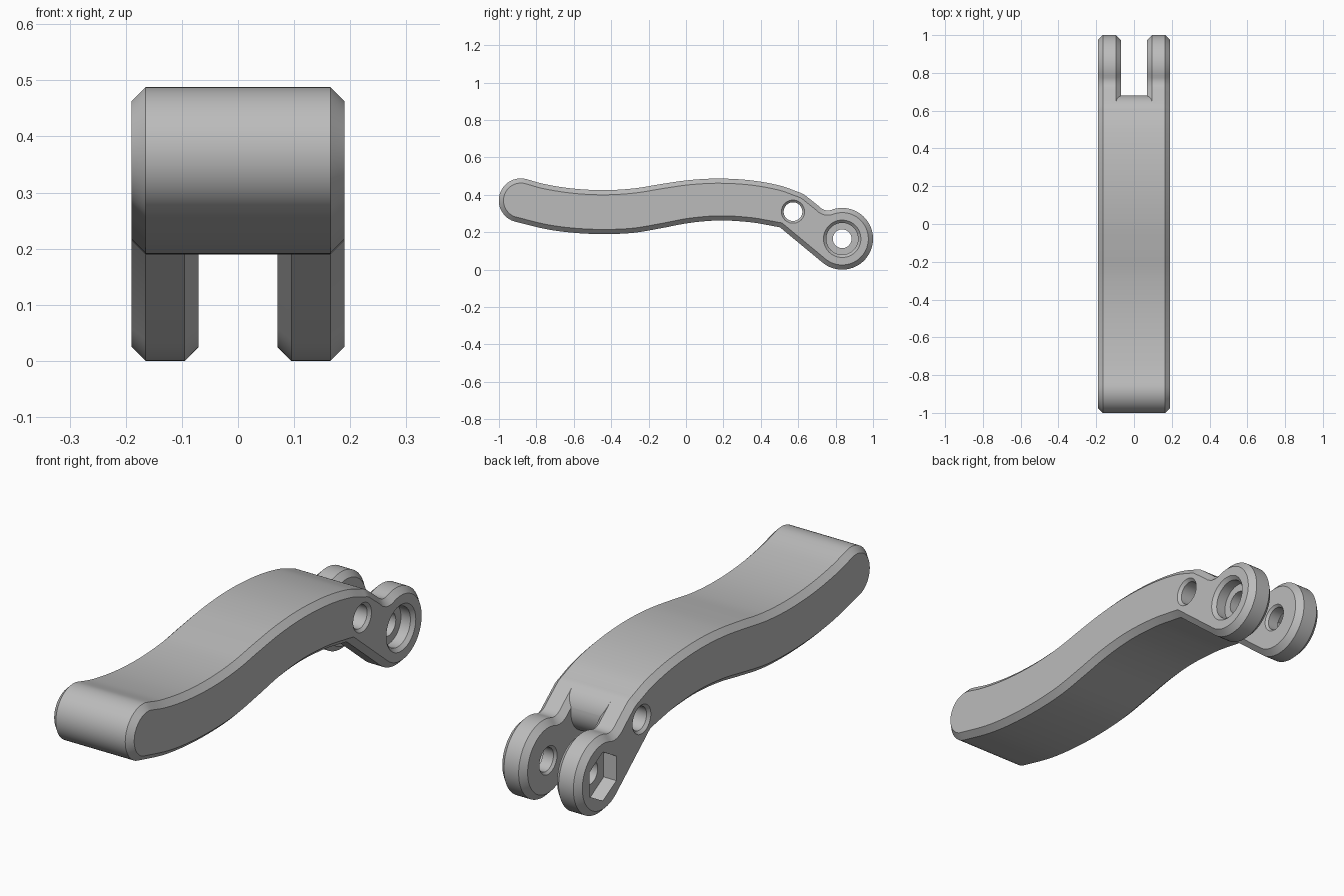
import bpy, bmesh
from math import cos, sin, pi, radians
from mathutils import Vector

cube = bpy.data.objects.get("Cube")
if cube:
    bpy.data.objects.remove(cube)

metal = bpy.data.materials.new("satin grey")
metal.use_nodes = True
GREY = (0.5, 0.5, 0.5, 1)
metal.diffuse_color = GREY
metal.node_tree.nodes["Principled BSDF"].inputs["Base Color"].default_value = GREY

HALF, SLOT, CHAMFER = 0.19, 0.07, 0.025
PIN, PIN_R = Vector((0.572, 0.31)), 0.109       # boss around the small hole
EYE, EYE_R = Vector((0.835, 0.165)), 0.165      # pivot eye at the back


def arc(centre, r, a, b, n):
    return [centre + r * Vector((cos(t), sin(t)))
            for t in (radians(a + (b - a) * i / n) for i in range(n + 1))]


def spline(points, n=6):
    p = [Vector(q) for q in points]
    p = [2 * p[0] - p[1]] + p + [2 * p[-1] - p[-2]]
    out = []
    for a, b, c, d in zip(p, p[1:], p[2:], p[3:]):
        for i in range(n):
            t = i / n
            out.append(0.5 * (2 * b + (c - a) * t + (2 * a - 5 * b + 4 * c - d) * t ** 2
                              + (3 * b - a - 3 * c + d) * t ** 3))
    return out + [p[-2]]


def inset(points, d):
    out = []
    for i, p in enumerate(points):
        e1 = (p - points[i - 1]).normalized()
        e2 = (points[(i + 1) % len(points)] - p).normalized()
        n1, n2 = Vector((e1.y, -e1.x)), Vector((e2.y, -e2.x))
        out.append(p - (n1 + n2) * d / (1 + n1.dot(n2)))
    return out


def loft(name, rings):
    """Join (x, outline) rings into a closed solid."""
    bm = bmesh.new()
    loops = [[bm.verts.new((x, p.x, p.y)) for p in pts] for x, pts in rings]
    n = len(loops[0])
    for a, b in zip(loops, loops[1:]):
        for i in range(n):
            j = (i + 1) % n
            bm.faces.new((a[i], a[j], b[j], b[i]))
    bm.faces.new(loops[0])
    bm.faces.new(loops[-1])
    bmesh.ops.recalc_face_normals(bm, faces=bm.faces)
    mesh = bpy.data.meshes.new(name)
    bm.to_mesh(mesh)
    bm.free()
    mesh.materials.append(metal)
    ob = bpy.data.objects.new(name, mesh)
    bpy.context.collection.objects.link(ob)
    return ob


def bore(name, centre, steps, sides=48):
    """Turned cutter along x from (x, radius) steps."""
    return loft(name, [(x, arc(centre, r, 90, 450 - 360 / sides, sides - 1)) for x, r in steps])


# Side outline of the wavy handle
under = spline([(-0.915, 0.257), (-0.75, 0.217), (-0.6, 0.197), (-0.44, 0.19), (-0.28, 0.197),
                (-0.13, 0.222), (0.02, 0.25), (0.18, 0.263), (0.34, 0.254), (0.45, 0.236)])
upper = spline([(0.604, 0.414), (0.5, 0.45), (0.35, 0.477), (0.18, 0.487), (0.02, 0.479),
                (-0.13, 0.458), (-0.28, 0.434), (-0.44, 0.425), (-0.6, 0.433),
                (-0.75, 0.456), (-0.85, 0.483)])
tip = arc(Vector((-0.883, 0.37)), 0.118, 74, 254, 24)[1:-1]
nose = arc(PIN, PIN_R, -129.7, 51, 28)
shoulder = arc(PIN, PIN_R, 51, 73, 5)[1:-1]
eye = arc(EYE, EYE_R, -129.7, 112, 44)
neck = [Vector(p) for p in ((0.76, 0.316), (0.742, 0.318), (0.724, 0.327), (0.708, 0.341))]

top_side = shoulder + upper + tip
full = under + [nose[0]] + eye + neck + [nose[-1]] + top_side
core = under + nose + top_side

# Rounded centre body plus one chamfered cheek on each side
lever = loft("lever", [(-0.13, core), (0.13, core)])
small = inset(full, CHAMFER)
cheeks = [loft("cheek", [(s * SLOT, small), (s * (SLOT + CHAMFER), full),
                         (s * (HALF - CHAMFER), full), (s * HALF, small)]) for s in (1, -1)]

# Pin hole, round bolt seat on the left, hexagonal nut seat on the right
cutters = [
    bore("pin_hole", PIN, [(-0.2, 0.072), (-0.178, 0.05), (0.178, 0.05), (0.2, 0.072)]),
    bore("bolt_seat", EYE, [(0.2, 0.11), (0.175, 0.085), (0.13, 0.085), (0.13, 0.05),
                            (0.08, 0.05), (0.06, 0.07)]),
    bore("nut_seat", EYE, [(-0.2, 0.105), (-0.13, 0.105)], 6),
    bore("nut_hole", EYE, [(-0.15, 0.05), (-0.08, 0.05), (-0.06, 0.07)]),
]
for helper in cheeks + cutters:
    mod = lever.modifiers.new(helper.name, 'BOOLEAN')
    mod.object = helper
    mod.solver = 'EXACT'
    mod.operation = 'UNION' if helper in cheeks else 'DIFFERENCE'

# Bake the booleans and drop the helpers
bpy.context.view_layer.update()
solid = bpy.data.meshes.new_from_object(lever.evaluated_get(bpy.context.evaluated_depsgraph_get()))
lever.modifiers.clear()
lever.data = solid
for helper in cheeks + cutters:
    bpy.data.objects.remove(helper)

bpy.ops.object.select_all(action='DESELECT')
lever.select_set(True)
bpy.context.view_layer.objects.active = lever
bpy.ops.object.shade_smooth_by_angle(angle=radians(25))
